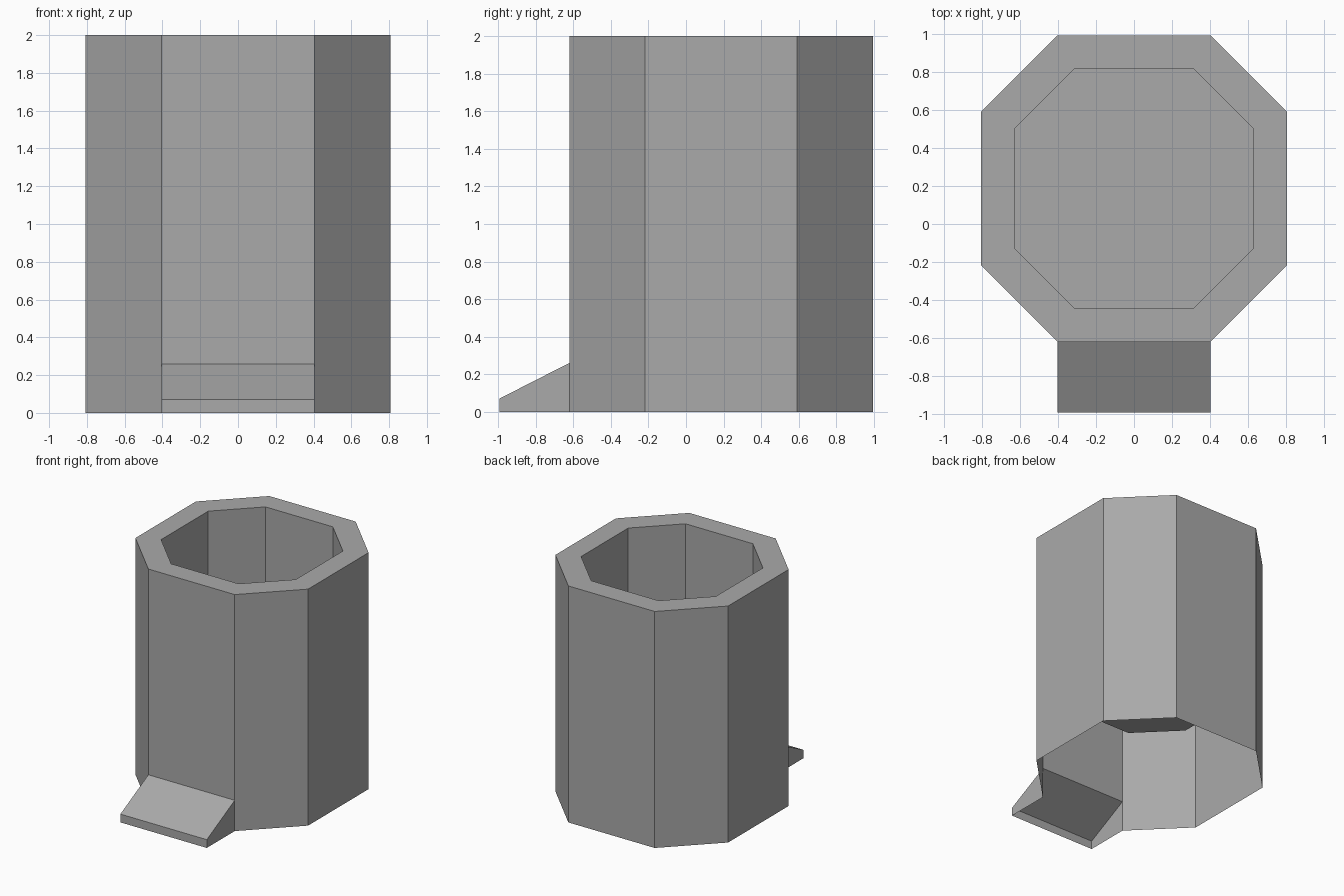
import bpy, bmesh

if "Cube" in bpy.data.objects:
    bpy.data.objects.remove(bpy.data.objects["Cube"], do_unlink=True)

# One plain grey for everything
grey = bpy.data.materials.new("stone grey")
grey.use_nodes = True
COLOUR = (0.4, 0.4, 0.4, 1)
grey.diffuse_color = COLOUR
grey.node_tree.nodes["Principled BSDF"].inputs["Base Color"].default_value = COLOUR

R_OUT, R_IN = 0.808, 0.63     # half widths of the outer and inner octagons
HALF = R_OUT / 2              # half width of the front side and of the ramp
CENTRE_Y = 0.187
HEIGHT, FLOOR = 2.0, 0.765
FRONT_Y, WALL_Y = -0.994, CENTRE_Y - R_OUT
RAMP_TOP, RAMP_LIP = 0.26, 0.07


def octagon(bm, r, z):
    """Counter-clockwise ring whose first side faces the front."""
    h = r / 2
    corners = [(-h, -r), (h, -r), (r, -h), (r, h), (h, r), (-h, r), (-r, h), (-r, -h)]
    return [bm.verts.new((x, y + CENTRE_Y, z)) for x, y in corners]


def bridge(bm, low, high):
    n = len(low)
    for i in range(n):
        j = (i + 1) % n
        bm.faces.new((low[i], low[j], high[j], high[i]))


def finish(bm, name):
    mesh = bpy.data.meshes.new(name)
    bm.to_mesh(mesh)
    bm.free()
    mesh.materials.append(grey)
    obj = bpy.data.objects.new(name, mesh)
    bpy.context.collection.objects.link(obj)
    return obj


# Tower shell: outer wall, rim, inner wall and raised floor, open underneath
bm = bmesh.new()
base = octagon(bm, R_OUT, 0)
rim_out = octagon(bm, R_OUT, HEIGHT)
rim_in = octagon(bm, R_IN, HEIGHT)
floor = octagon(bm, R_IN, FLOOR)
bridge(bm, base, rim_out)
bridge(bm, rim_out, rim_in)
bridge(bm, rim_in, floor)
bm.faces.new(floor)

# Opening in the front wall behind the ramp
front = next(f for f in bm.faces if set(f.verts) == set(base[:2] + rim_out[:2]))
bm.faces.remove(front)
sill = [bm.verts.new((x, WALL_Y, RAMP_TOP)) for x in (-HALF, HALF)]
bm.faces.new((sill[0], sill[1], rim_out[1], rim_out[0]))
finish(bm, "tower_shell")

# Ramp: hollow wedge of slope, lip and two cheeks
bm = bmesh.new()
profile = [(FRONT_Y, 0), (FRONT_Y, RAMP_LIP), (WALL_Y, RAMP_TOP), (WALL_Y, 0)]
left = [bm.verts.new((HALF, y, z)) for y, z in profile]
right = [bm.verts.new((-HALF, y, z)) for y, z in profile]
for i in range(2):
    bm.faces.new((right[i], left[i], left[i + 1], right[i + 1]))
bm.faces.new(left[::-1])
bm.faces.new(right)
finish(bm, "front_ramp")
